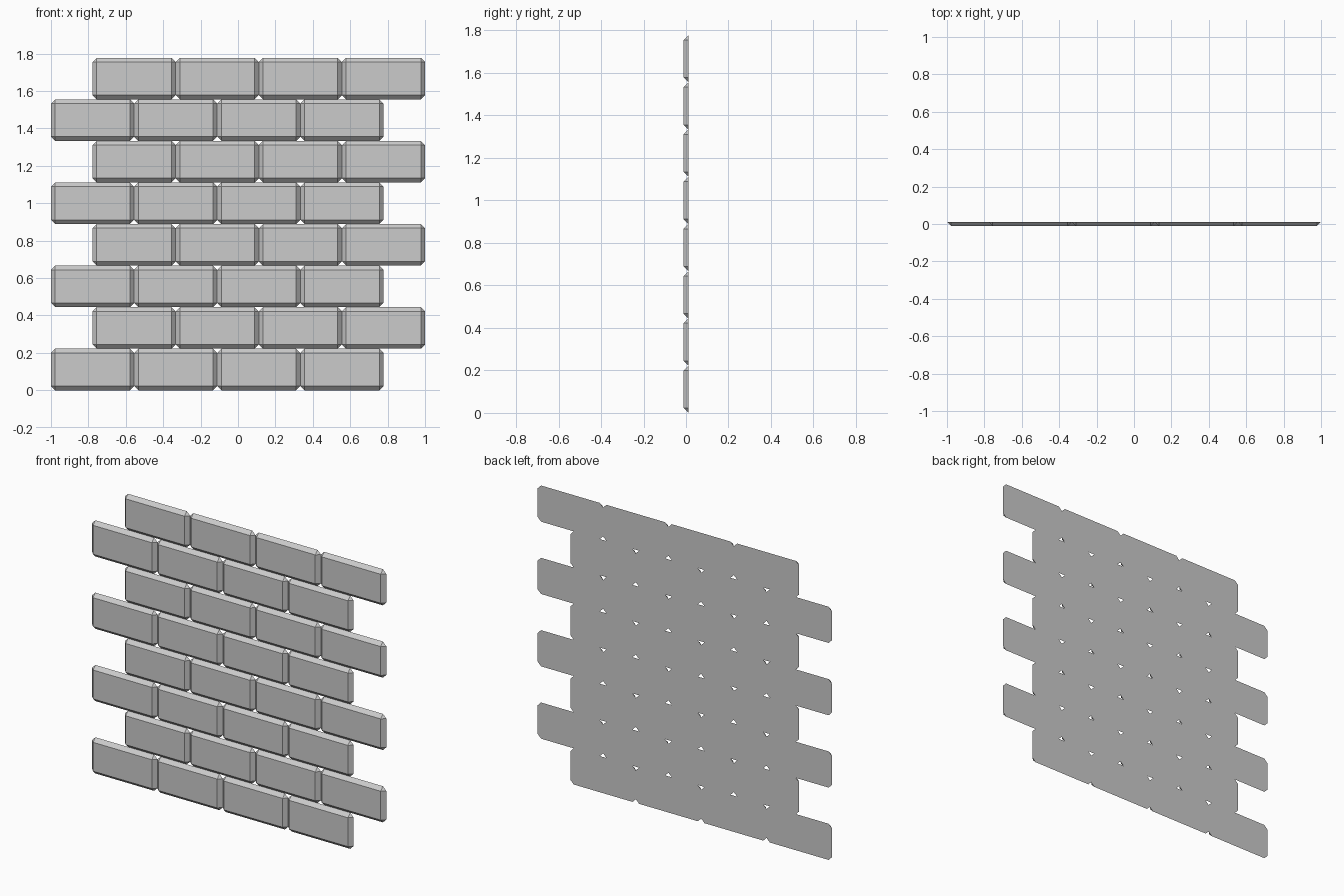
import bpy, bmesh

if "Cube" in bpy.data.objects:
    bpy.data.objects.remove(bpy.data.objects["Cube"])

ROWS, COLS = 8, 4
W = 2 / 4.5          # brick length (half-brick offset makes 4.5 lengths wide)
H = W / 2            # brick height
B = 0.0225           # bevel width, equal to slab depth


def brick_mesh():
    """Shallow brick: inset front rectangle, chamfered-corner flat back."""
    bm = bmesh.new()
    bmesh.ops.create_cube(bm, size=1)
    for v in bm.verts:
        v.co.x *= W
        v.co.y *= 4 * B
        v.co.z *= H
    bmesh.ops.bevel(bm, geom=bm.edges[:], offset=B, segments=1,
                    affect='EDGES', profile=0.5)
    # keep only the bevelled front layer and close its back
    front = -2 * B
    cut = bmesh.ops.bisect_plane(
        bm, geom=bm.verts[:] + bm.edges[:] + bm.faces[:], dist=1e-5,
        plane_co=(0, front + B, 0), plane_no=(0, 1, 0), clear_outer=True)
    rim = [e for e in bm.edges if e.is_boundary]
    bmesh.ops.holes_fill(bm, edges=rim, sides=0)
    bmesh.ops.recalc_face_normals(bm, faces=bm.faces[:])
    for v in bm.verts:
        v.co.y -= front + B / 2
    mesh = bpy.data.meshes.new("brick")
    bm.to_mesh(mesh)
    bm.free()
    return mesh


# running-bond wall of identical bricks
mesh = brick_mesh()
for r in range(ROWS):
    for c in range(COLS):
        ob = bpy.data.objects.new(f"brick_row{r + 1}_{c + 1}", mesh)
        ob.location = (-1 + W * (c + 0.5 + 0.5 * (r % 2)), 0, H * (r + 0.5))
        bpy.context.collection.objects.link(ob)
